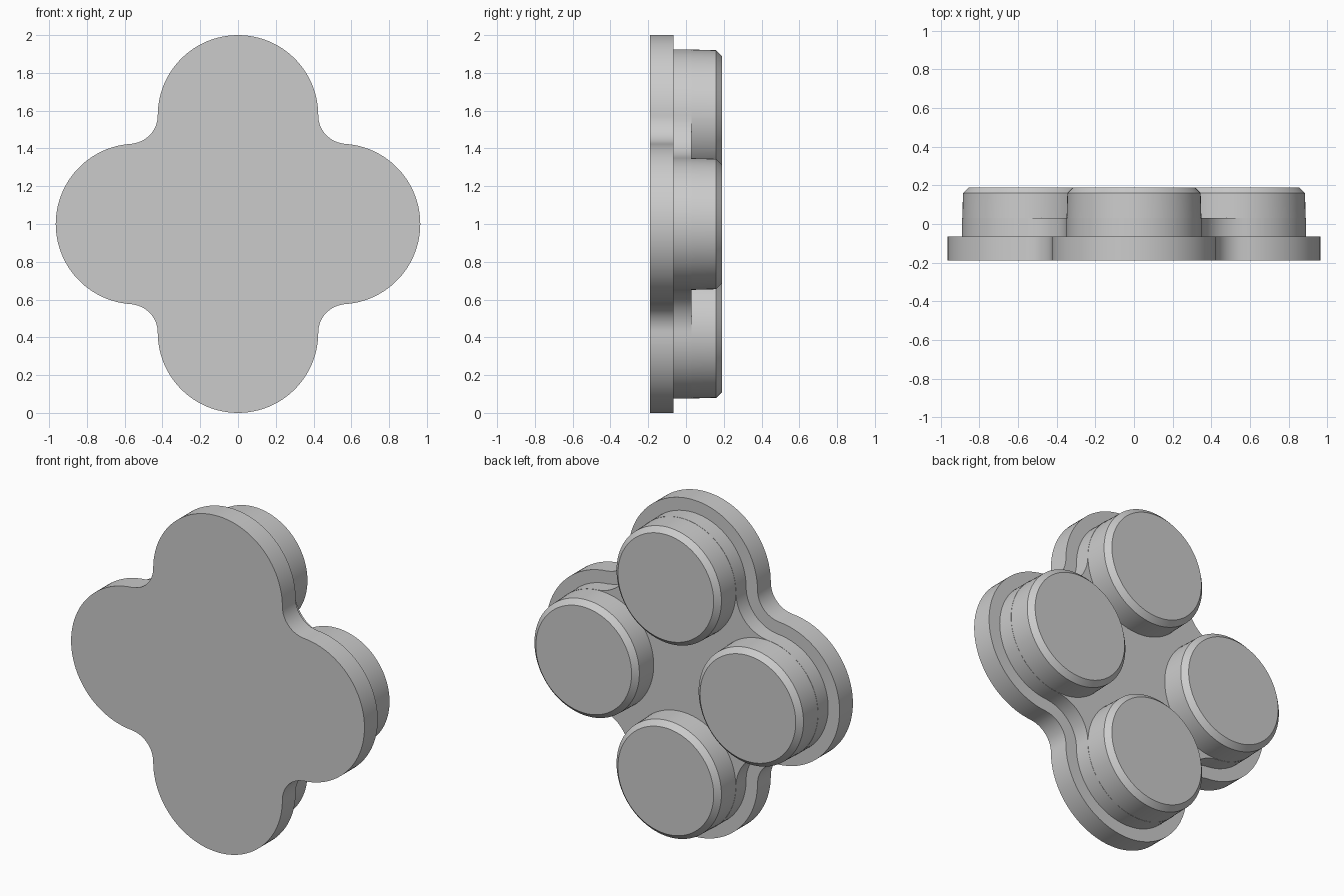
import bpy, bmesh
from math import atan2, cos, sin, pi, radians

cube = bpy.data.objects.get("Cube")
if cube:
    bpy.data.objects.remove(cube, do_unlink=True)

# Single grey material
grey = bpy.data.materials.new("Plain grey")
grey.use_nodes = True
colour = (0.6, 0.6, 0.6, 1)
grey.diffuse_color = colour
grey.node_tree.nodes["Principled BSDF"].inputs["Base Color"].default_value = colour

LOBE_X, LOBE_Z, MID_Z = 0.54, 0.575, 1.0   # lobe offsets from the middle
LOBE_R, FILLET_R, FILLET_C = 0.425, 0.15, 0.575


def arc(cx, cz, r, a0, a1, n):
    steps = [a0 + (a1 - a0) * i / n for i in range(n + 1)]
    return [(cx + r * cos(a), cz + r * sin(a)) for a in steps]


def clover(inset):
    """Four-lobed outline with filleted inner corners, built from one quadrant."""
    r, f = LOBE_R - inset, FILLET_R + inset
    a_top = atan2(FILLET_C - LOBE_Z, FILLET_C)
    a_side = atan2(FILLET_C, FILLET_C - LOBE_X)
    q = arc(0, LOBE_Z, r, pi / 2, a_top, 24)
    q += arc(FILLET_C, FILLET_C, f, pi + a_top, pi + a_side, 16)[1:-1]
    q += arc(LOBE_X, 0, r, a_side, 0, 24)
    right = q + [(x, -z) for x, z in reversed(q[:-1])]
    return right + [(-x, z) for x, z in reversed(right[1:-1])]


def loft(name, sections):
    """Join matching outlines placed at successive depths and cap both ends."""
    bm = bmesh.new()
    rings = [[bm.verts.new((x, y, z + MID_Z)) for x, z in pts] for y, pts in sections]
    for a, b in zip(rings, rings[1:]):
        for i in range(len(a)):
            j = (i + 1) % len(a)
            bm.faces.new((a[i], a[j], b[j], b[i]))
    bm.faces.new(rings[0])
    bm.faces.new(rings[-1])
    bmesh.ops.recalc_face_normals(bm, faces=bm.faces)
    mesh = bpy.data.meshes.new(name)
    bm.to_mesh(mesh)
    bm.free()
    mesh.materials.append(grey)
    obj = bpy.data.objects.new(name, mesh)
    bpy.context.collection.objects.link(obj)
    bpy.ops.object.select_all(action="DESELECT")
    obj.select_set(True)
    bpy.context.view_layer.objects.active = obj
    bpy.ops.object.shade_smooth_by_angle(angle=radians(30))
    return obj


# Front plate and the inset step behind it
loft("front_plate", [(-0.19, clover(0)), (-0.065, clover(0))])
loft("raised_step", [(-0.065, clover(0.075)), (0.03, clover(0.075))])

# Chamfered round studs, one per lobe
studs = {"top": (0, LOBE_Z), "bottom": (0, -LOBE_Z),
         "left": (LOBE_X, 0), "right": (-LOBE_X, 0)}
for side, (cx, cz) in studs.items():
    profile = [(0.02, 0.349), (0.16, 0.345), (0.19, 0.315)]
    loft(side + "_stud", [(y, arc(cx, cz, r, 0, 2 * pi, 96)[:-1]) for y, r in profile])
